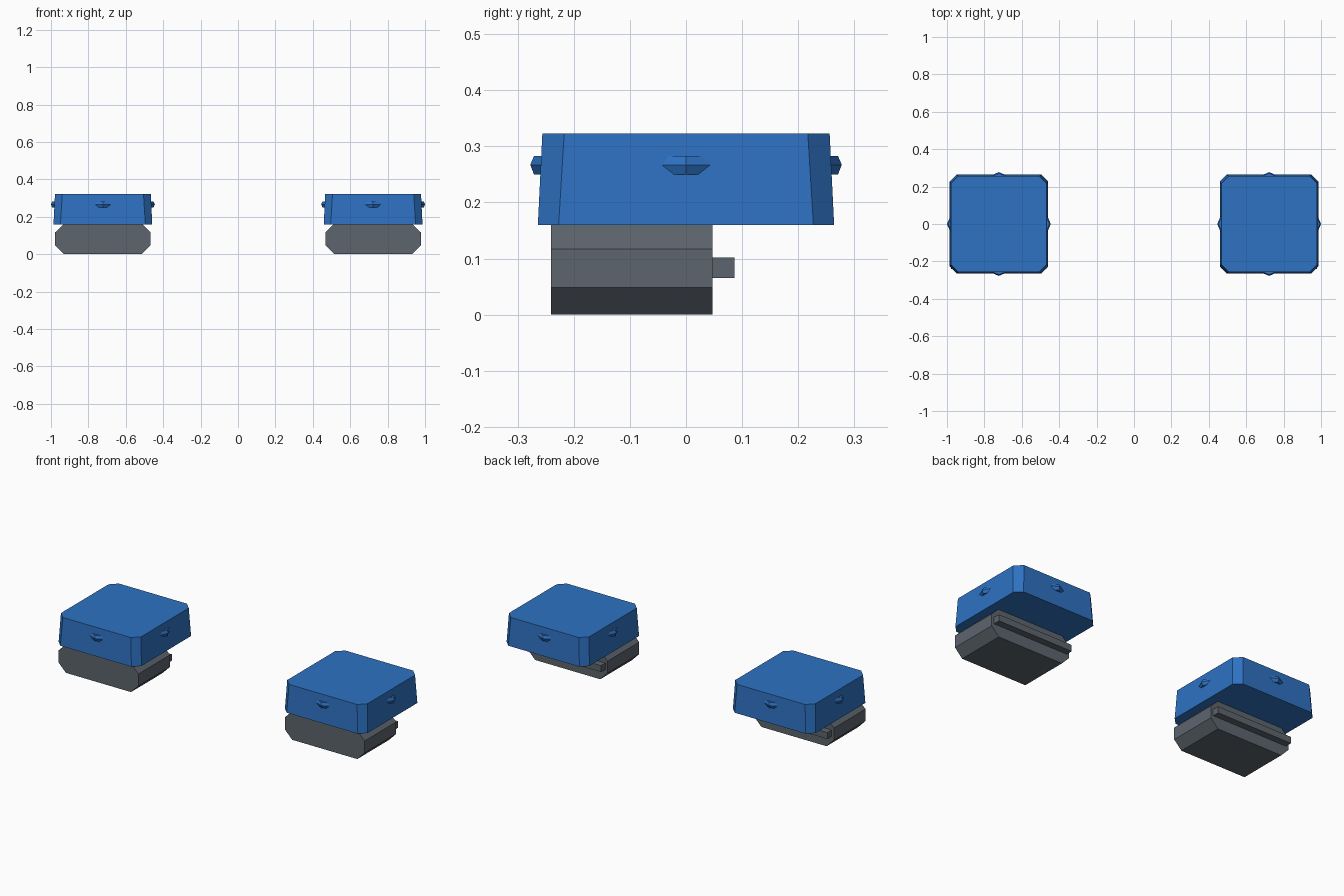
import bpy
import bmesh
from math import pi
from mathutils import Matrix, Vector

if "Cube" in bpy.data.objects:
    bpy.data.objects.remove(bpy.data.objects["Cube"], do_unlink=True)


def material(name, rgb):
    mat = bpy.data.materials.new(name)
    mat.use_nodes = True
    color = (*rgb, 1)
    mat.diffuse_color = color
    mat.node_tree.nodes["Principled BSDF"].inputs["Base Color"].default_value = color
    return mat


BLUE = material("blue", (0.027, 0.168, 0.54))
GREY = material("slate grey", (0.11, 0.13, 0.153))


def loft(name, rings, mat, offset, turn=0):
    """Join equal-length rings of points into a closed, capped solid."""
    bm = bmesh.new()
    loops = [[bm.verts.new(p) for p in ring] for ring in rings]
    count = len(loops[0])
    for low, high in zip(loops, loops[1:]):
        for i in range(count):
            j = (i + 1) % count
            bm.faces.new((low[i], low[j], high[j], high[i]))
    bm.faces.new(loops[0][::-1])
    bm.faces.new(loops[-1])
    bm.transform(Matrix.Translation(Vector(offset)) @ Matrix.Rotation(turn, 4, "Z"))
    bmesh.ops.recalc_face_normals(bm, faces=bm.faces)
    mesh = bpy.data.meshes.new(name)
    bm.to_mesh(mesh)
    bm.free()
    mesh.materials.append(mat)
    obj = bpy.data.objects.new(name, mesh)
    bpy.context.collection.objects.link(obj)
    return obj


def clipped_square(half, cut, z):
    """Square outline with its four corners cut off."""
    k = half - cut
    return [(half, -k, z), (half, k, z), (k, half, z), (-k, half, z),
            (-half, k, z), (-half, -k, z), (-k, -half, z), (k, -half, z)]


def nub_ring(half, tip, z):
    """Triangle pointing outwards, with its back sunk into the cap wall."""
    return [(-half, -0.258, z), (0, -tip, z), (half, -0.258, z), (0, -0.24, z)]


def base_ring(y):
    side = [(0.208, 0), (0.255, 0.048), (0.255, 0.117), (0.211, 0.16)]
    return [(x, y, z) for x, z in side] + [(-x, y, z) for x, z in side[::-1]]


def tab_ring(y):
    return [(-0.24, y, 0.065), (0.24, y, 0.065), (0.24, y, 0.102), (-0.24, y, 0.102)]


for side, x in (("left", 0.7225), ("right", -0.7225)):
    place = (x, 0, 0)

    # Tapered cap
    loft(side + "_cap", [clipped_square(0.264, 0.037, 0.16),
                         clipped_square(0.256, 0.039, 0.323)], BLUE, place)

    # Pointed nub on each wall of the cap
    for i, wall in enumerate(("front", "outer_a", "back", "outer_b")):
        rings = [nub_ring(0.025, 0.271, 0.25), nub_ring(0.045, 0.2775, 0.267),
                 nub_ring(0.03, 0.271, 0.283)]
        loft(f"{side}_{wall}_nub", rings, BLUE, place, i * pi / 2)

    # Bevelled base with a locking bar at the back
    loft(side + "_base", [base_ring(-0.241), base_ring(0.047)], GREY, place)
    loft(side + "_back_bar", [tab_ring(0.04), tab_ring(0.086)], GREY, place)
